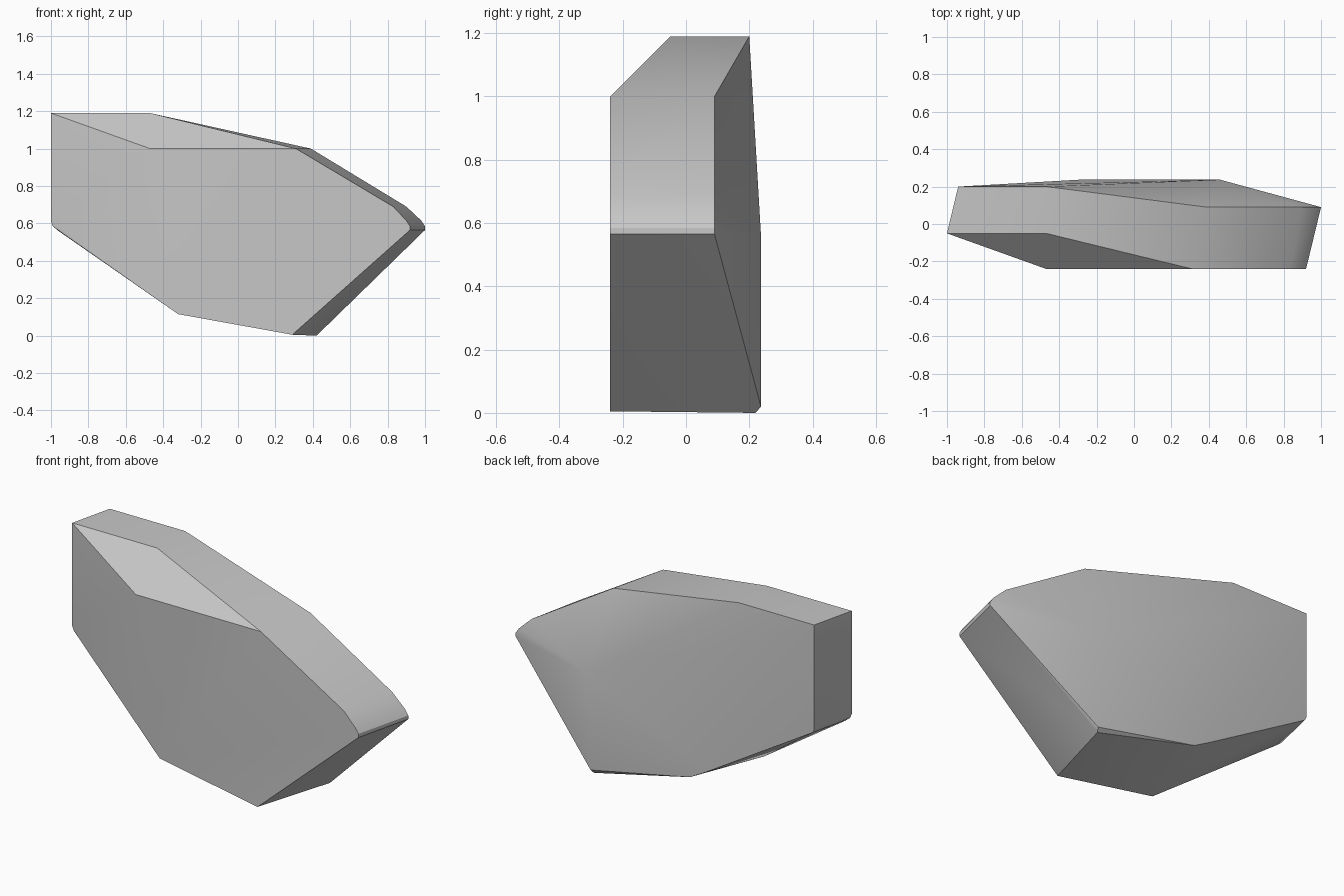
import bpy
import bmesh
import math

default_cube = bpy.data.objects.get("Cube")
if default_cube:
    bpy.data.objects.remove(default_cube, do_unlink=True)

# One plain stone colour
stone_grey = (0.57, 0.57, 0.57, 1.0)
stone = bpy.data.materials.new("stone_grey")
stone.use_nodes = True
stone.diffuse_color = stone_grey
shader = stone.node_tree.nodes["Principled BSDF"]
shader.inputs["Base Color"].default_value = stone_grey
shader.inputs["Roughness"].default_value = 0.9

# Corner outlines (x, z), each lying on a plane of constant depth y
outlines = {
    # broad front face
    -0.24: [(-0.47, 1.0), (0.31, 1.0), (0.83, 0.69), (0.9, 0.615), (0.92, 0.585),
            (0.92, 0.565), (0.29, 0.005), (-0.32, 0.115)],
    # left end and front of the crest
    -0.05: [(-1, 1.19), (-0.47, 1.19), (-1, 0.61), (-0.99, 0.585), (-0.96, 0.56)],
    # pointed right end, behind the front face
    0.09: [(0.39, 1.0), (0.9, 0.69), (0.98, 0.615), (1, 0.585), (1, 0.565)],
    # rear of the crest
    0.2: [(-0.94, 1.19), (-0.47, 1.19), (-0.94, 0.6), (-0.93, 0.58)],
    # rear bulge
    0.237: [(0.46, 0.56), (0.43, 0.02), (-0.19, 0.145), (-0.29, 0.2)],
    # underside corner, slightly rounded
    0.22: [(0.42, 0)],
}

# Wrap a convex shell around the outlines and merge flat facets
bm = bmesh.new()
for depth, outline in outlines.items():
    for x, z in outline:
        bm.verts.new((x, depth, z))
hull = bmesh.ops.convex_hull(bm, input=bm.verts[:])
loose = {v for v in hull["geom_interior"] + hull["geom_unused"]
         if isinstance(v, bmesh.types.BMVert)}
bmesh.ops.delete(bm, geom=list(loose), context="VERTS")
bmesh.ops.dissolve_limit(bm, angle_limit=math.radians(1.5),
                         verts=bm.verts[:], edges=bm.edges[:])
bmesh.ops.recalc_face_normals(bm, faces=bm.faces[:])

mesh = bpy.data.meshes.new("rock")
bm.to_mesh(mesh)
bm.free()
mesh.materials.append(stone)
rock = bpy.data.objects.new("rock", mesh)
bpy.context.collection.objects.link(rock)

# Soft shading across shallow bends, crisp along the strong ridges
bpy.ops.object.select_all(action="DESELECT")
rock.select_set(True)
bpy.context.view_layer.objects.active = rock
bpy.ops.object.shade_smooth_by_angle(angle=math.radians(30))
